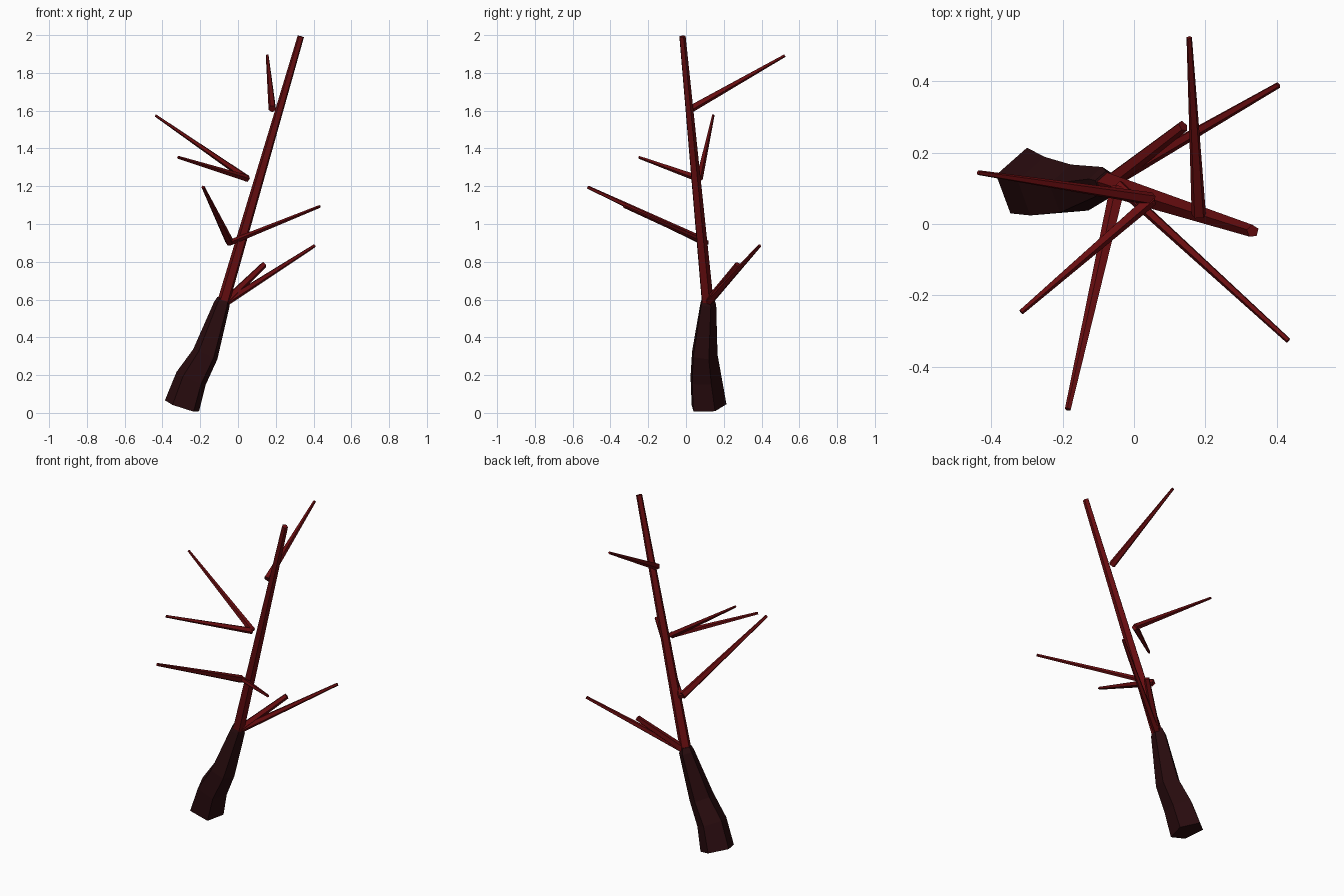
import bpy, bmesh, math
from mathutils import Vector

if "Cube" in bpy.data.objects:
    bpy.data.objects.remove(bpy.data.objects["Cube"])

SIDES = 5


def material(name, color):
    m = bpy.data.materials.new(name)
    m.diffuse_color = (*color, 1)
    m.use_nodes = True
    m.node_tree.nodes["Principled BSDF"].inputs["Base Color"].default_value = m.diffuse_color
    return m


bark = material("dark bark", (0.022, 0.0035, 0.0045))
red = material("deep red wood", (0.14, 0.004, 0.005))


def limb(name, mat, points, phase=22):
    """Flat-sided tapered tube through (x, y, z, radius) points."""
    bm = bmesh.new()
    centres = [Vector(p[:3]) for p in points]
    rings = []
    for i, p in enumerate(points):
        a, b = centres[max(i - 1, 0)], centres[min(i + 1, len(points) - 1)]
        turn = Vector((0, 0, 1)).rotation_difference(b - a)
        ring = []
        for k in range(SIDES):
            t = math.radians(phase) + math.tau * k / SIDES
            offset = turn @ Vector((math.cos(t), math.sin(t), 0)) * p[3]
            ring.append(bm.verts.new(centres[i] + offset))
        rings.append(ring)
    for low, high in zip(rings, rings[1:]):
        for k in range(SIDES):
            n = (k + 1) % SIDES
            bm.faces.new((low[k], low[n], high[n], high[k]))
    bm.faces.new(rings[0][::-1])
    bm.faces.new(rings[-1])
    mesh = bpy.data.meshes.new(name)
    bm.to_mesh(mesh)
    bm.free()
    mesh.materials.append(mat)
    obj = bpy.data.objects.new(name, mesh)
    bpy.context.collection.objects.link(obj)


# Thick crooked trunk with a short collar at its top
limb("trunk", bark, [
    (-0.295, 0.115, 0.034, 0.100),
    (-0.247, 0.100, 0.180, 0.089),
    (-0.172, 0.094, 0.310, 0.073),
    (-0.085, 0.115, 0.575, 0.045),
    (-0.077, 0.114, 0.605, 0.034),
])

# Long straight stem
limb("main_stem", red, [(-0.082, 0.114, 0.57, 0.034),
                        (0.333, -0.02, 1.993, 0.018)])

# Side branches: base point, tip point, base radius, tip radius
branches = {
    "low_back_branch": ((-0.065, 0.12, 0.585), (0.405, 0.39, 0.885), 0.021, 0.009),
    "low_short_branch": ((-0.065, 0.12, 0.59), (0.138, 0.275, 0.785), 0.023, 0.017),
    "front_left_branch": ((-0.045, 0.10, 0.905), (-0.185, -0.52, 1.195), 0.023, 0.009),
    "front_right_branch": ((-0.045, 0.11, 0.90), (0.433, -0.327, 1.093), 0.016, 0.008),
    "left_high_branch": ((0.05, 0.07, 1.24), (-0.437, 0.144, 1.575), 0.019, 0.007),
    "left_low_branch": ((0.05, 0.07, 1.24), (-0.317, -0.247, 1.353), 0.019, 0.008),
    "top_back_branch": ((0.182, 0.025, 1.61), (0.155, 0.523, 1.892), 0.021, 0.008),
}
for name, (base, tip, r0, r1) in branches.items():
    limb(name, red, [(*base, r0), (*tip, r1)])
